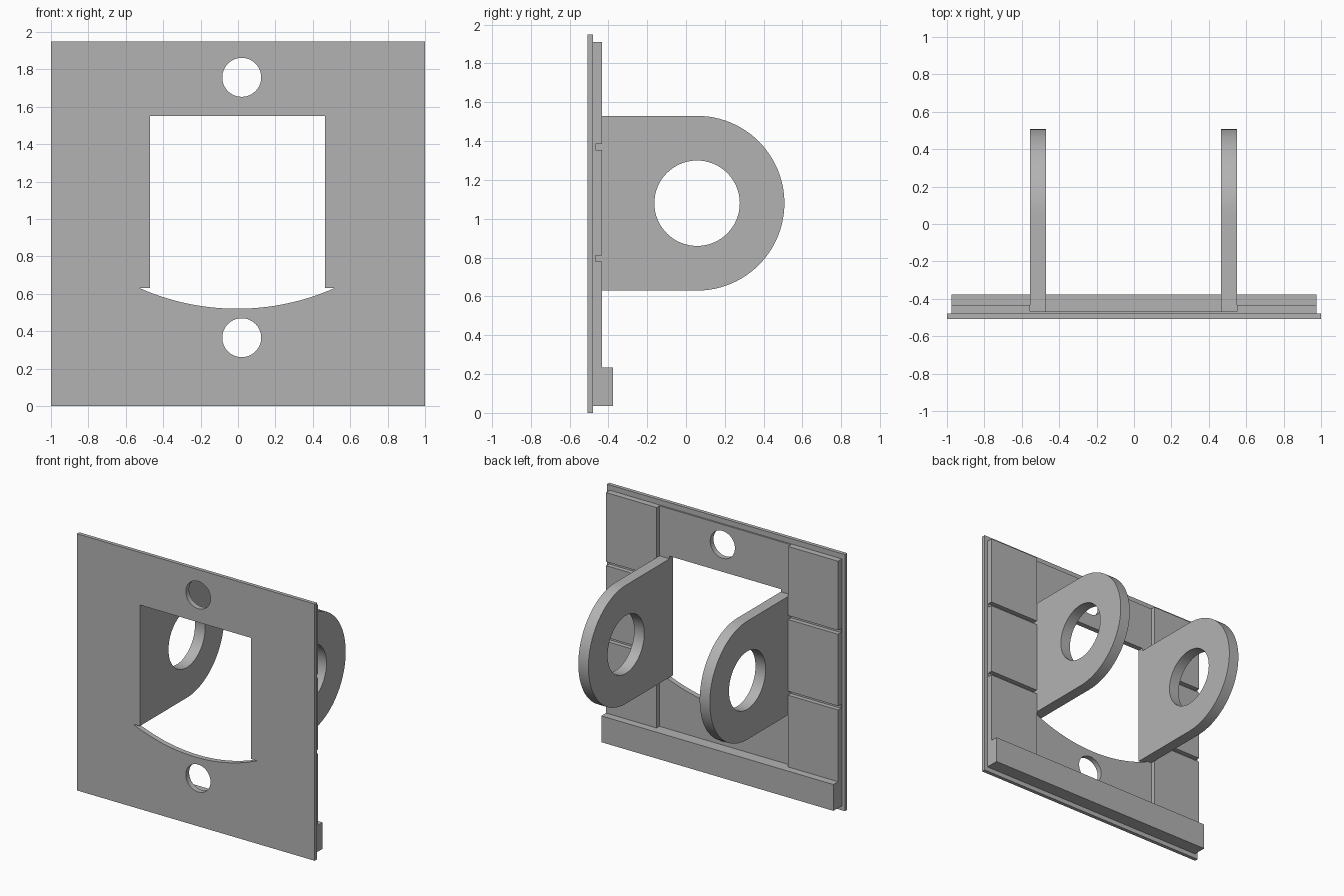
import bpy, bmesh
from math import sin, cos, pi, asin

if "Cube" in bpy.data.objects:
    bpy.data.objects.remove(bpy.data.objects["Cube"])

grey = bpy.data.materials.new("plain_grey")
grey.use_nodes = True
COLOUR = (0.45, 0.45, 0.45, 1)
grey.diffuse_color = COLOUR
grey.node_tree.nodes["Principled BSDF"].inputs["Base Color"].default_value = COLOUR


def arc(cx, cz, r, a0, a1, n):
    return [(cx + r * cos(a0 + (a1 - a0) * i / n), cz + r * sin(a0 + (a1 - a0) * i / n))
            for i in range(n + 1)]


def circle(cx, cz, r, n=64):
    return arc(cx, cz, r, 0, 2 * pi, n)[:-1]


def rect(u0, u1, v0, v1):
    return [(u0, v0), (u1, v0), (u1, v1), (u0, v1)]


def prism(name, loops, axis, lo, hi):
    """Extrude an outline with holes along x (loops in y, z) or y (loops in x, z)."""
    curve = bpy.data.curves.new(name + "_outline", "CURVE")
    curve.dimensions = "2D"
    curve.fill_mode = "BOTH"
    curve.extrude = (hi - lo) / 2
    for loop in loops:
        spline = curve.splines.new("POLY")
        spline.points.add(len(loop) - 1)
        for point, (u, v) in zip(spline.points, loop):
            point.co = (u, v, 0, 1)
        spline.use_cyclic_u = True
    helper = bpy.data.objects.new(name + "_helper", curve)
    mesh = bpy.data.meshes.new_from_object(helper)
    bpy.data.objects.remove(helper)
    bpy.data.curves.remove(curve)
    mid = (lo + hi) / 2
    for vert in mesh.vertices:
        u, v, w = vert.co
        vert.co = (w + mid, u, v) if axis == "x" else (u, w + mid, v)
    # Weld the caps to the walls and tidy the flat faces
    bm = bmesh.new()
    bm.from_mesh(mesh)
    bmesh.ops.remove_doubles(bm, verts=bm.verts, dist=0.0002)
    bmesh.ops.recalc_face_normals(bm, faces=bm.faces)
    bm.to_mesh(mesh)
    bm.free()
    mesh.materials.clear()
    mesh.materials.append(grey)
    obj = bpy.data.objects.new(name, mesh)
    bpy.context.collection.objects.link(obj)
    bpy.ops.object.select_all(action="DESELECT")
    obj.select_set(True)
    bpy.context.view_layer.objects.active = obj
    bpy.ops.object.shade_smooth_by_angle()
    return obj


FRONT, PLATE_BACK, BASE_BACK, PANEL_BACK, BAR_BACK = -0.507, -0.479, -0.467, -0.433, -0.377
EDGE, LOW, HIGH = 0.975, 0.035, 1.91

# Window with a bowed lower edge, and two round holes
radius = 1.285
half = asin(0.52 / radius)
bow = arc(-0.005, 0.52 + radius, radius, -pi / 2 - half, -pi / 2 + half, 32)
window = bow + [(0.465, 0.63), (0.465, 1.55), (-0.47, 1.55), (-0.47, 0.63)]
openings = [window, circle(0.02, 1.757, 0.104), circle(0.02, 0.365, 0.104)]

# Face plate and the slightly smaller backing layer
prism("face_plate", [rect(-1, 1, 0, 1.95)] + openings, "y", FRONT, PLATE_BACK)
prism("backing_layer", [rect(-EDGE, EDGE, LOW, HIGH)] + openings, "y", PLATE_BACK, BASE_BACK)

# Raised side panels, split by narrow grooves
for side, x0, x1 in (("right", -EDGE, -0.555), ("left", 0.55, EDGE)):
    for part, z0, z1 in (("lower", LOW, 0.78), ("middle", 0.81, 1.355), ("upper", 1.385, HIGH)):
        prism(f"{side}_{part}_panel", [rect(x0, x1, z0, z1)], "y", BASE_BACK, PANEL_BACK)

# Bar along the bottom of the back
prism("bottom_bar", [rect(-EDGE, EDGE, LOW, 0.235)], "y", BASE_BACK, BAR_BACK)

# Round-ended lugs with a bore
lug = [(PLATE_BACK, 0.63)] + arc(0.057, 1.08, 0.45, -pi / 2, pi / 2, 48) + [(PLATE_BACK, 1.53)]
for side, x0, x1 in (("right", -0.555, -0.47), ("left", 0.465, 0.55)):
    prism(f"{side}_lug", [lug, circle(0.057, 1.08, 0.22)], "x", x0, x1)
